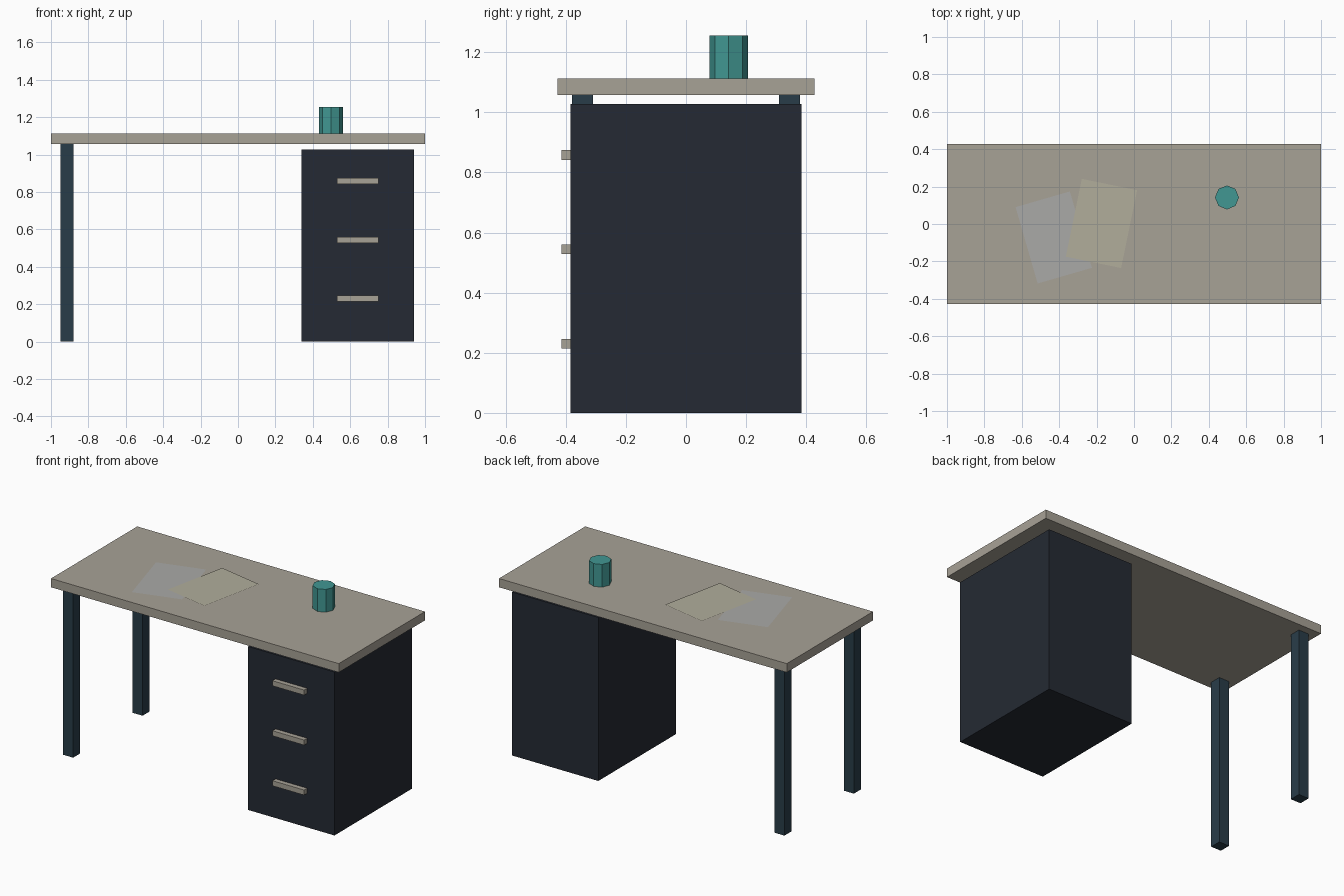
import bpy
import math

if "Cube" in bpy.data.objects:
    bpy.data.objects.remove(bpy.data.objects["Cube"])


def material(name, color):
    m = bpy.data.materials.new(name)
    m.diffuse_color = (*color, 1)
    m.use_nodes = True
    m.node_tree.nodes["Principled BSDF"].inputs["Base Color"].default_value = m.diffuse_color
    return m


WOOD = material("warm_grey", (0.39, 0.36, 0.305))
DARK = material("dark_navy", (0.018, 0.023, 0.033))
STEEL = material("blue_steel", (0.022, 0.046, 0.066))
TEAL = material("teal", (0.053, 0.31, 0.29))
GREY = material("grey_paper", (0.40, 0.40, 0.39))
CREAM = material("cream_paper", (0.44, 0.42, 0.33))


def finish(name, mat):
    ob = bpy.context.object
    ob.name = name
    ob.data.materials.append(mat)
    return ob


def box(name, x, y, z, mat):
    """Box from (min, max) ranges on each axis."""
    bpy.ops.mesh.primitive_cube_add(size=1, location=[sum(r) / 2 for r in (x, y, z)])
    ob = finish(name, mat)
    ob.scale = [r[1] - r[0] for r in (x, y, z)]
    return ob


def sheet(name, x, y, z, angle, mat):
    bpy.ops.mesh.primitive_plane_add(size=1, location=(x, y, z),
                                     rotation=(0, 0, math.radians(angle)))
    ob = finish(name, mat)
    ob.scale = (0.302, 0.425, 1)


TOP = 1.112

# Desk top, with the drawer cabinet hanging just clear of it
box("desk_top", (-1, 1), (-0.428, 0.428), (1.057, TOP), WOOD)
box("drawer_cabinet", (0.34, 0.94), (-0.385, 0.385), (0, 1.027), DARK)

# Drawer handles
for i, z in enumerate((0.23, 0.544, 0.858)):
    box(f"drawer_handle_{i + 1}", (0.53, 0.75), (-0.415, -0.383),
        (z - 0.016, z + 0.016), WOOD)

# Left legs
for name, y in (("front_leg", -0.345), ("back_leg", 0.345)):
    box(name, (-0.95, -0.88), (y - 0.035, y + 0.035), (0, 1.057), STEEL)

# Eight-sided pen cup
bpy.ops.mesh.primitive_cylinder_add(vertices=8, radius=0.064, depth=0.143,
                                    location=(0.497, 0.142, TOP + 0.0715))
finish("pen_cup", TEAL)

# Loose paper sheets
sheet("lower_paper", -0.429, -0.072, TOP + 0.002, 16.1, GREY)
sheet("upper_paper", -0.174, 0.003, TOP + 0.004, -11.6, CREAM)
